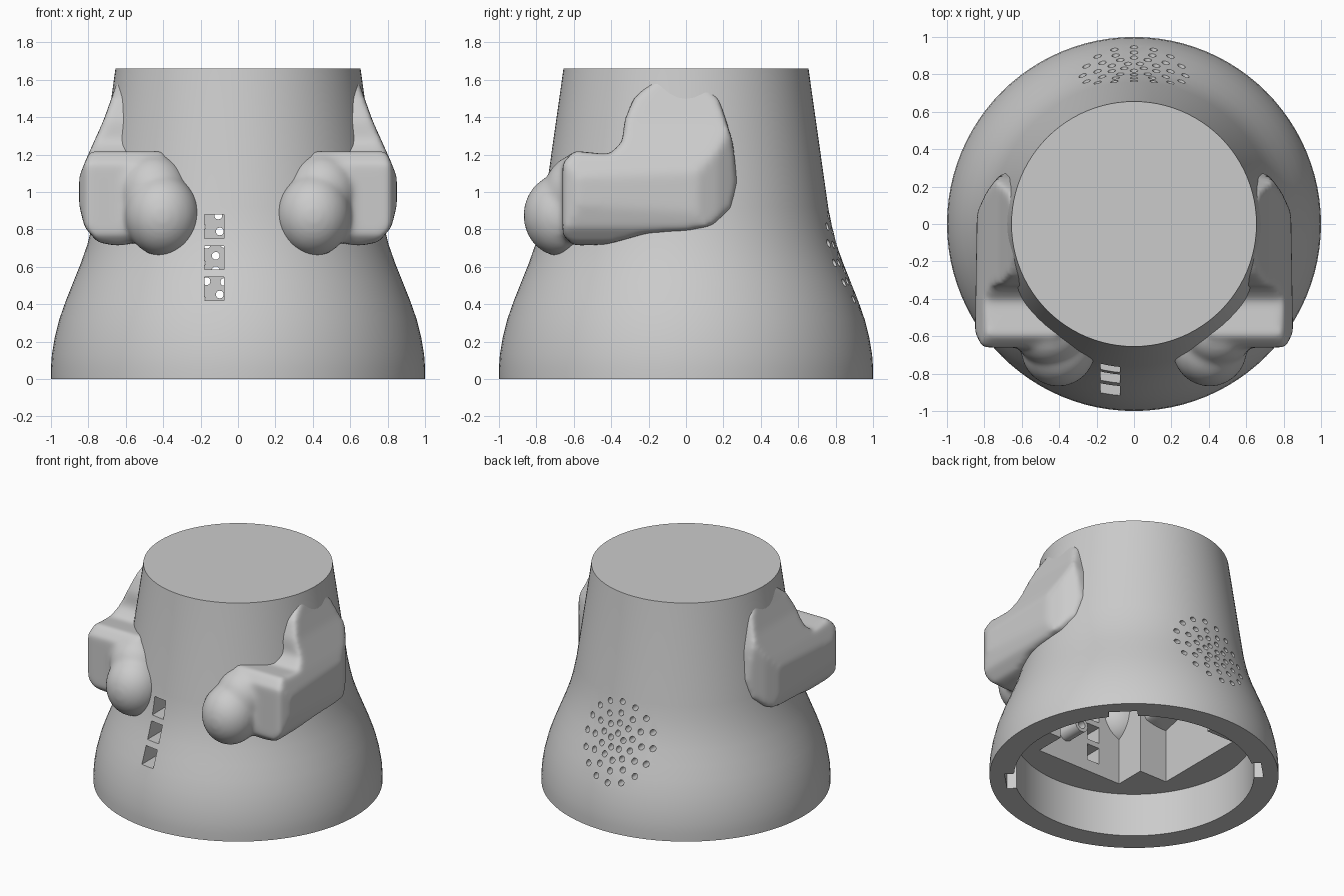
import bpy, bmesh, math
from mathutils import Matrix

if "Cube" in bpy.data.objects:
    bpy.data.objects.remove(bpy.data.objects["Cube"], do_unlink=True)

grey = bpy.data.materials.new("plain grey")
grey.use_nodes = True
grey.diffuse_color = (0.6, 0.6, 0.6, 1)
grey.node_tree.nodes["Principled BSDF"].inputs["Base Color"].default_value = (0.6, 0.6, 0.6, 1)


def finish(bm, name):
    bmesh.ops.recalc_face_normals(bm, faces=bm.faces)
    mesh = bpy.data.meshes.new(name)
    bm.to_mesh(mesh)
    bm.free()
    mesh.materials.append(grey)
    obj = bpy.data.objects.new(name, mesh)
    bpy.context.collection.objects.link(obj)
    return obj


def activate(obj):
    bpy.ops.object.select_all(action='DESELECT')
    obj.select_set(True)
    bpy.context.view_layer.objects.active = obj


def smooth(obj, degrees=35):
    activate(obj)
    bpy.ops.object.shade_smooth_by_angle(angle=math.radians(degrees))


def combine(obj, other, operation):
    activate(obj)
    mod = obj.modifiers.new("combine", 'BOOLEAN')
    mod.operation, mod.object, mod.solver = operation, other, 'EXACT'
    bpy.ops.object.modifier_apply(modifier=mod.name)
    bpy.data.objects.remove(other, do_unlink=True)


def prism(name, outline, axis, low, high):
    """Extrude a 2D outline along x, y or z."""
    place = {'x': lambda a, b, t: (t, a, b),
             'y': lambda a, b, t: (a, t, b),
             'z': lambda a, b, t: (a, b, t)}[axis]
    bm = bmesh.new()
    face = bm.faces.new([bm.verts.new(place(a, b, low)) for a, b in outline])
    extruded = bmesh.ops.extrude_face_region(bm, geom=[face])["geom"]
    moved = [v for v in extruded if isinstance(v, bmesh.types.BMVert)]
    bmesh.ops.translate(bm, verts=moved, vec=place(0, 0, high - low))
    return finish(bm, name)


def box(bm, x, y, z, turn=0):
    size = [x[1] - x[0], y[1] - y[0], z[1] - z[0]]
    centre = [sum(x) / 2, sum(y) / 2, sum(z) / 2]
    bmesh.ops.create_cube(bm, size=1, matrix=Matrix.Rotation(turn, 4, 'Z')
                          @ Matrix.Translation(centre) @ Matrix.Diagonal(size + [1]))


def rod(bm, x, z, radius, low, high, sides=12):
    """Cylinder lying along y."""
    bmesh.ops.create_cone(bm, cap_ends=True, segments=sides, radius1=radius, radius2=radius,
                          depth=high - low, matrix=Matrix.Translation((x, (low + high) / 2, z))
                          @ Matrix.Rotation(math.pi / 2, 4, 'X'))


def circle(radius, sides=96):
    return [(radius * math.cos(math.tau * i / sides), radius * math.sin(math.tau * i / sides))
            for i in range(sides)]


# Body shell: lathed flared profile
profile = [(1.0, 0), (1.0, 0.06), (0.995, 0.13), (0.98, 0.22), (0.955, 0.32), (0.92, 0.42),
           (0.88, 0.52), (0.84, 0.62), (0.805, 0.72), (0.78, 0.82), (0.76, 0.92), (0.655, 1.66)]
bm = bmesh.new()
rings = [[bm.verts.new((x, y, z)) for x, y in circle(r)] for r, z in profile]
for a, b in zip(rings, rings[1:]):
    for i in range(len(a)):
        j = (i + 1) % len(a)
        bm.faces.new((a[i], a[j], b[j], b[i]))
bm.faces.new(rings[0])
bm.faces.new(rings[-1])
body = finish(bm, "body_shell")

# Hollow underside: round recess, then a square chamber with corner posts
combine(body, prism("recess_cutter", circle(0.83), 'z', -0.1, 0.33), 'DIFFERENCE')
w, p = 0.59, 0.36
chamber = []
for i in range(4):
    c, s = round(math.cos(i * math.pi / 2)), round(math.sin(i * math.pi / 2))
    chamber += [(c * a - s * b, s * a + c * b) for a, b in ((w, p), (p, p), (p, w))]
combine(body, prism("chamber_cutter", chamber, 'z', 0.3, 1.2), 'DIFFERENCE')

# Locking notches in the base ring
bm = bmesh.new()
for quarter in (-1, 1, 3):
    box(bm, (0.78, 0.89), (-0.1, 0.1), (-0.1, 0.22), quarter * math.pi / 4)
combine(body, finish(bm, "notch_cutter"), 'DIFFERENCE')

# Three front windows
bm = bmesh.new()
for low, high in ((0.42, 0.545), (0.585, 0.71), (0.75, 0.88)):
    box(bm, (-0.18, -0.075), (-1.1, -0.5), (low, high))
combine(body, finish(bm, "window_cutter"), 'DIFFERENCE')

# Round grille of holes in the back
bm = bmesh.new()
for radius, count in ((0.055, 5), (0.125, 10), (0.195, 12), (0.275, 16)):
    for i in range(count):
        angle = math.tau * i / count + math.pi / 2
        rod(bm, radius * math.cos(angle), 0.62 + radius * math.sin(angle), 0.021, 0.5, 1.1)
combine(body, finish(bm, "grille_cutter"), 'DIFFERENCE')
smooth(body)

# Hollow peg inside the front wall
bm = bmesh.new()
rod(bm, 0.12, 0.55, 0.055, -0.62, -0.42, 24)
peg = finish(bm, "inner_peg")
bm = bmesh.new()
rod(bm, 0.12, 0.55, 0.03, -0.55, -0.4, 24)
combine(peg, finish(bm, "peg_cutter"), 'DIFFERENCE')
smooth(peg)

# Arm: side, front and top outlines intersected, then rounded with the hand
side = [(-0.17, 1.6), (-0.28, 1.5), (-0.33, 1.38), (-0.34, 1.27), (-0.41, 1.2), (-0.5, 1.21),
        (-0.6, 1.22), (-0.67, 1.14), (-0.67, 0.78), (-0.6, 0.71), (-0.42, 0.72), (-0.2, 0.78),
        (0, 0.79), (0.14, 0.82), (0.24, 0.91), (0.275, 1.05), (0.25, 1.27), (0.18, 1.49),
        (0.1, 1.59), (0, 1.63)]
front = [(0.4, 1.64), (0.63, 1.64), (0.67, 1.52), (0.72, 1.38), (0.81, 1.18), (0.85, 1.08),
         (0.85, 0.93), (0.82, 0.81), (0.75, 0.73), (0.64, 0.71), (0.4, 0.76)]
top = [(0.4, 0.3), (0.67, 0.3), (0.73, 0.25), (0.79, 0.17), (0.84, 0.06), (0.85, -0.58),
       (0.81, -0.66), (0.4, -0.66)]
arm = prism("left_arm", side, 'x', 0.4, 0.9)
combine(arm, prism("front_form", front, 'y', -0.9, 0.5), 'INTERSECT')
combine(arm, prism("top_form", top, 'z', 0.5, 1.8), 'INTERSECT')

bm = bmesh.new()
bm.from_mesh(arm.data)
for centre, size in (((0.405, -0.67, 0.875), (0.2, 0.2, 0.22)),
                     ((0.45, -0.58, 1.0), (0.19, 0.18, 0.2))):
    bmesh.ops.create_uvsphere(bm, u_segments=32, v_segments=20, radius=1,
                              matrix=Matrix.Translation(centre) @ Matrix.Diagonal(size + (1,)))
bm.to_mesh(arm.data)
bm.free()
activate(arm)
remesh = arm.modifiers.new("merge", 'REMESH')
remesh.mode, remesh.voxel_size = 'VOXEL', 0.016
relax = arm.modifiers.new("soften", 'SMOOTH')
relax.factor, relax.iterations = 0.5, 18
for name in ("merge", "soften"):
    bpy.ops.object.modifier_apply(modifier=name)
if not arm.data.materials:
    arm.data.materials.append(grey)
smooth(arm, 60)

# Opposite arm by mirroring
bm = bmesh.new()
bm.from_mesh(arm.data)
bmesh.ops.scale(bm, verts=bm.verts, vec=(-1, 1, 1))
smooth(finish(bm, "right_arm"), 60)
